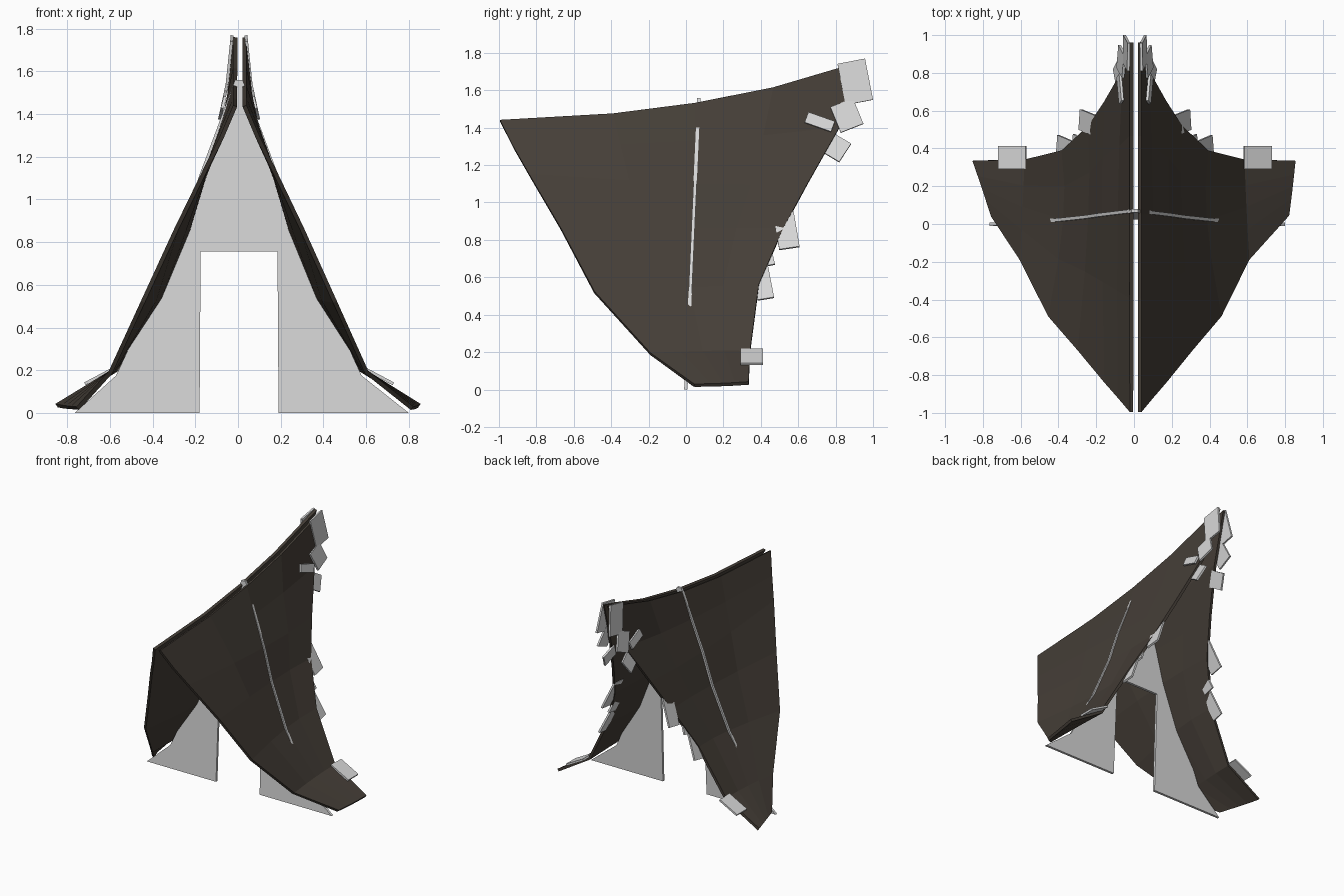
import bpy, bmesh, math
from mathutils import Matrix, Vector

if "Cube" in bpy.data.objects:
    bpy.data.objects.remove(bpy.data.objects["Cube"])


def material(name, rgb):
    m = bpy.data.materials.new(name)
    m.diffuse_color = (*rgb, 1)
    m.use_nodes = True
    m.node_tree.nodes["Principled BSDF"].inputs["Base Color"].default_value = m.diffuse_color
    return m


DARK = material("dark brown hide", (0.06, 0.049, 0.039))
PALE = material("pale grey", (0.68, 0.68, 0.68))


def finish(name, bm, mat):
    bmesh.ops.recalc_face_normals(bm, faces=bm.faces)
    me = bpy.data.meshes.new(name)
    bm.to_mesh(me)
    bm.free()
    me.materials.append(mat)
    ob = bpy.data.objects.new(name, me)
    bpy.context.collection.objects.link(ob)
    return ob


# Roof panel rows from ridge to foot: front edge, middle, back edge
ROWS = [
    [(0.022, -0.995, 1.438), (0.022, 0.05, 1.53), (0.022, 0.96, 1.76)],
    [(0.085, -0.92, 1.29), (0.085, 0.05, 1.33), (0.058, 0.82, 1.40)],
    [(0.155, -0.84, 1.15), (0.168, 0.05, 1.10), (0.155, 0.65, 1.10)],
    [(0.295, -0.67, 0.86), (0.24, 0.03, 0.86), (0.24, 0.52, 0.86)],
    [(0.45, -0.49, 0.52), (0.372, 0.02, 0.54), (0.38, 0.39, 0.56)],
    [(0.60, -0.19, 0.19), (0.585, 0.09, 0.20), (0.575, 0.342, 0.20)],
    [(0.815, 0.045, 0.022), (0.835, 0.20, 0.026), (0.85, 0.335, 0.034)],
]


def along(row, t):
    # smooth curve through the three points of a row
    a, b, c = map(Vector, row)
    return a * (2 * (t - 0.5) * (t - 1)) + b * (4 * t * (1 - t)) + c * (2 * t * (t - 0.5))


def roof_panel(side, label):
    bm = bmesh.new()
    grid = []
    for r, row in enumerate(ROWS):
        if side < 0 and r == 6:  # left toe is a little shorter
            row = [(0.75, 0.04, 0.022), (0.80, 0.19, 0.026), row[2]]
        line = []
        for t in (0, 0.28, 0.5, 0.72, 1):
            p = along(row, t)
            line.append(bm.verts.new((side * p.x + 0.009 * (1 - p.x / 0.85), p.y, p.z)))
        grid.append(line)
    for a, b in zip(grid, grid[1:]):
        for i in range(4):
            bm.faces.new((a[i], a[i + 1], b[i + 1], b[i]))
    ob = finish(label + "_roof_panel", bm, DARK)
    mod = ob.modifiers.new("thickness", "SOLIDIFY")
    mod.thickness = 0.02
    mod.offset = 0


# Back-edge plates: centre, width along y, height down slope, slope deg, spin deg
PLATES = [
    ((0.045, 0.905, 1.645), 0.15, 0.225, 6, 11),
    ((0.072, 0.86, 1.465), 0.13, 0.15, 12, 22),
    ((0.078, 0.715, 1.43), 0.15, 0.06, 14, -20),
    ((0.085, 0.80, 1.295), 0.12, 0.12, 18, -32),
    ((0.245, 0.535, 0.86), 0.11, 0.23, 23, 9),
    ((0.305, 0.42, 0.71), 0.09, 0.11, 23, 12),
    ((0.37, 0.41, 0.57), 0.09, 0.19, 24, 10),
    ((0.65, 0.352, 0.175), 0.12, 0.165, 62, 0),
]


def plate(side, label, i, centre, w, h, slope, spin):
    bm = bmesh.new()
    bmesh.ops.create_cube(bm, size=1)
    m = (Matrix.Translation(centre)
         @ Matrix.Rotation(math.radians(-slope), 4, "Y")
         @ Matrix.Rotation(math.radians(spin), 4, "X")
         @ Matrix.Diagonal((0.014, w, h, 1)))
    bmesh.ops.transform(bm, matrix=m, verts=bm.verts)
    for v in bm.verts:
        v.co.x = side * v.co.x + 0.005
    finish(f"{label}_edge_plate_{i}", bm, PALE)


for side, label in ((1, "right"), (-1, "left")):
    roof_panel(side, label)
    for i, p in enumerate(PLATES, 1):
        plate(side, label, i, *p)

# Leaning cross wall with doorway; its edge shows as a rib outside the roof
HALF = [(0.018, 1.56), (0.19, 1.10), (0.263, 0.86), (0.395, 0.54), (0.49, 0.36), (0.575, 0.175)]
outline = [(0.80, 0), (0.19, 0), (0.185, 0.755), (-0.175, 0.755), (-0.18, 0), (-0.765, 0)]
outline += [(-x + 0.004, z) for x, z in reversed(HALF)]
outline += [(x + 0.004, z) for x, z in HALF]
bm = bmesh.new()
face = bm.faces.new([bm.verts.new((x, -0.01 + 0.045 * z, z)) for x, z in outline])
new = bmesh.ops.extrude_face_region(bm, geom=[face])["geom"]
bmesh.ops.translate(bm, vec=(0, 0.018, 0), verts=[g for g in new if isinstance(g, bmesh.types.BMVert)])
finish("door_wall", bm, PALE)
